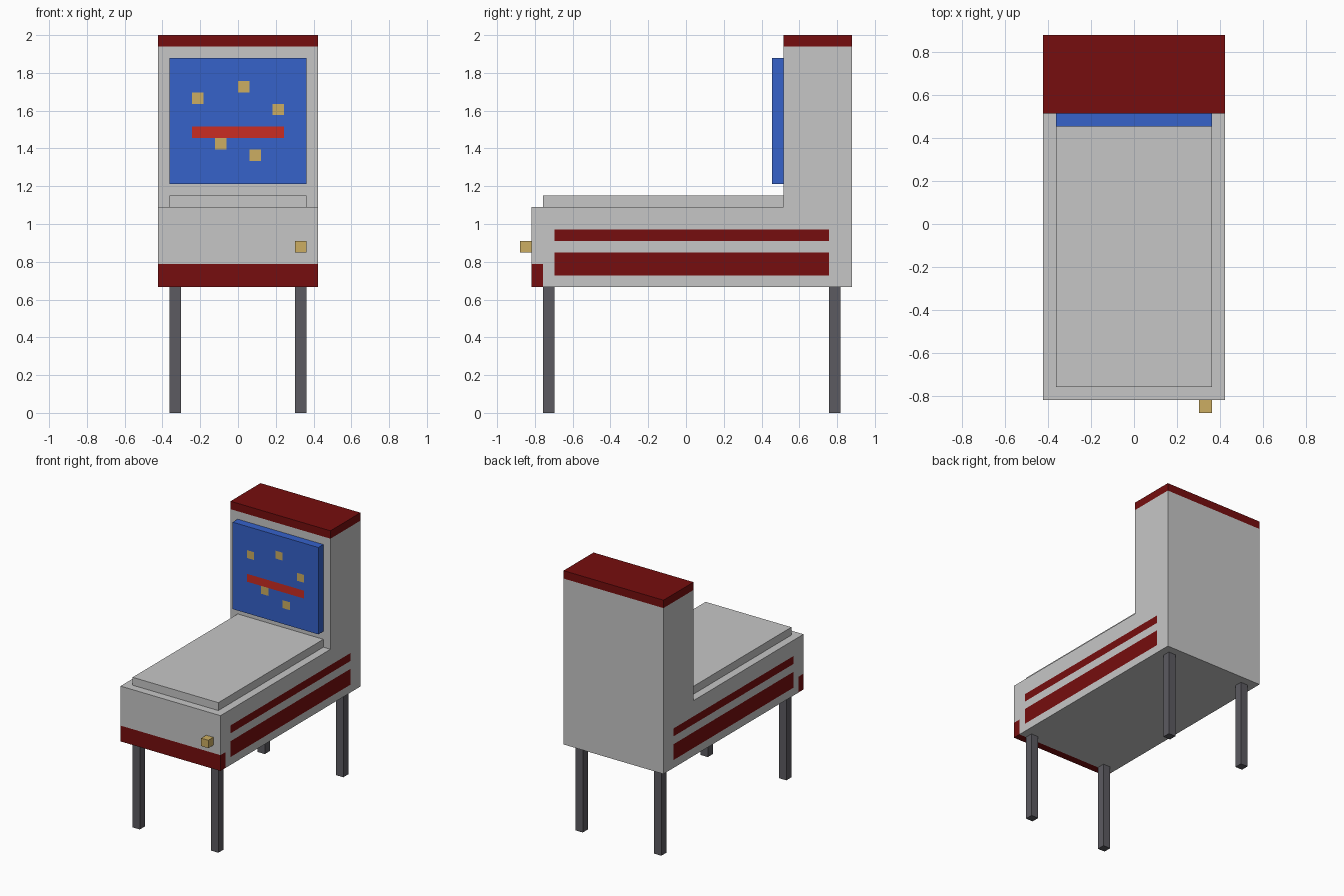
import bpy, bmesh
from mathutils import Vector

if "Cube" in bpy.data.objects:
    bpy.data.objects.remove(bpy.data.objects["Cube"])

U = 2 / 33  # one grid step; the whole model sits on this grid


def pos(i, j, k):
    """Grid coordinates to world position."""
    return Vector(((i - 7) * U, (j - 14.5) * U, k * U))


def material(name, rgb):
    m = bpy.data.materials.new(name)
    lin = [((c / 255 + 0.055) / 1.055) ** 2.4 if c > 10 else c / 255 / 12.92 for c in rgb]
    m.diffuse_color = (*lin, 1)
    m.use_nodes = True
    m.node_tree.nodes["Principled BSDF"].inputs["Base Color"].default_value = m.diffuse_color
    return m


GREY = material("light grey", (198, 198, 198))
DARK_RED = material("dark red", (118, 13, 14))
BLUE = material("blue", (54, 98, 202))
GOLD = material("gold", (204, 174, 98))
RED = material("bright red", (202, 44, 34))
STEEL = material("dark steel", (92, 91, 97))


def prism(name, profile, x0, x1, mats, cuts=(), rule=None):
    """Extrude a (y, z) profile along x, cut it on grid planes, colour faces by rule."""
    bm = bmesh.new()
    face = bm.faces.new([bm.verts.new(pos(x0, j, k)) for j, k in profile])
    ext = bmesh.ops.extrude_face_region(bm, geom=[face])
    bmesh.ops.translate(bm, vec=((x1 - x0) * U, 0, 0),
                        verts=[g for g in ext["geom"] if isinstance(g, bmesh.types.BMVert)])
    for axis, values in enumerate(cuts):
        normal = Vector((0, 0, 0))
        normal[axis] = 1
        for v in values:
            bmesh.ops.bisect_plane(bm, geom=bm.verts[:] + bm.edges[:] + bm.faces[:],
                                   dist=1e-5, plane_co=pos(v, v, v), plane_no=normal)
    bmesh.ops.recalc_face_normals(bm, faces=bm.faces[:])
    if rule:
        for f in bm.faces:
            c = f.calc_center_bounds()
            f.material_index = rule(c.x / U + 7, c.y / U + 14.5, c.z / U, f.normal)
    mesh = bpy.data.meshes.new(name)
    bm.to_mesh(mesh)
    bm.free()
    for m in mats:
        mesh.materials.append(m)
    ob = bpy.data.objects.new(name, mesh)
    bpy.context.collection.objects.link(ob)
    return ob


def box(name, x, y, z, mats, cuts=(), rule=None):
    profile = [(y[0], z[0]), (y[1], z[0]), (y[1], z[1]), (y[0], z[1])]
    return prism(name, profile, x[0], x[1], mats, cuts, rule)


# Cabinet: L-shaped body with top cap, front band and two stripes on each side
def cabinet_rule(x, y, z, n):
    cap = z > 32
    band = z < 13 and y < 2
    stripe = abs(n.x) > 0.5 and 3 < y < 27 and (12 < z < 14 or 15 < z < 16)
    return int(cap or band or stripe)


prism("cabinet", [(1, 11), (29, 11), (29, 33), (23, 33), (23, 18), (1, 18)], 0, 14,
      [GREY, DARK_RED],
      cuts=((), (2, 3, 23, 27), (12, 13, 14, 15, 16, 18, 32)), rule=cabinet_rule)

# Raised playfield cover
box("playfield_cover", (1, 13), (2, 23), (18, 19), [GREY])

# Backglass panel with a red bar and gold lights cut into its front face
LIGHTS = {(3, 27), (7, 28), (10, 26), (5, 23), (8, 22)}


def screen_rule(x, y, z, n):
    if n.y > -0.5:
        return 0
    if 3 < x < 11 and 24 < z < 25:
        return 1
    return 2 if (int(x), int(z)) in LIGHTS else 0


box("backglass", (1, 13), (22, 23), (20, 31), [BLUE, RED, GOLD],
    cuts=(range(2, 13), (), range(21, 31)), rule=screen_rule)

# Plunger knob
box("plunger", (12, 13), (0, 1), (14, 15), [GOLD])

# Four legs
for side, x in (("left", 1), ("right", 12)):
    for end, y in (("front", 2), ("back", 27)):
        box(f"{end}_{side}_leg", (x, x + 1), (y, y + 1), (0, 11), [STEEL])
